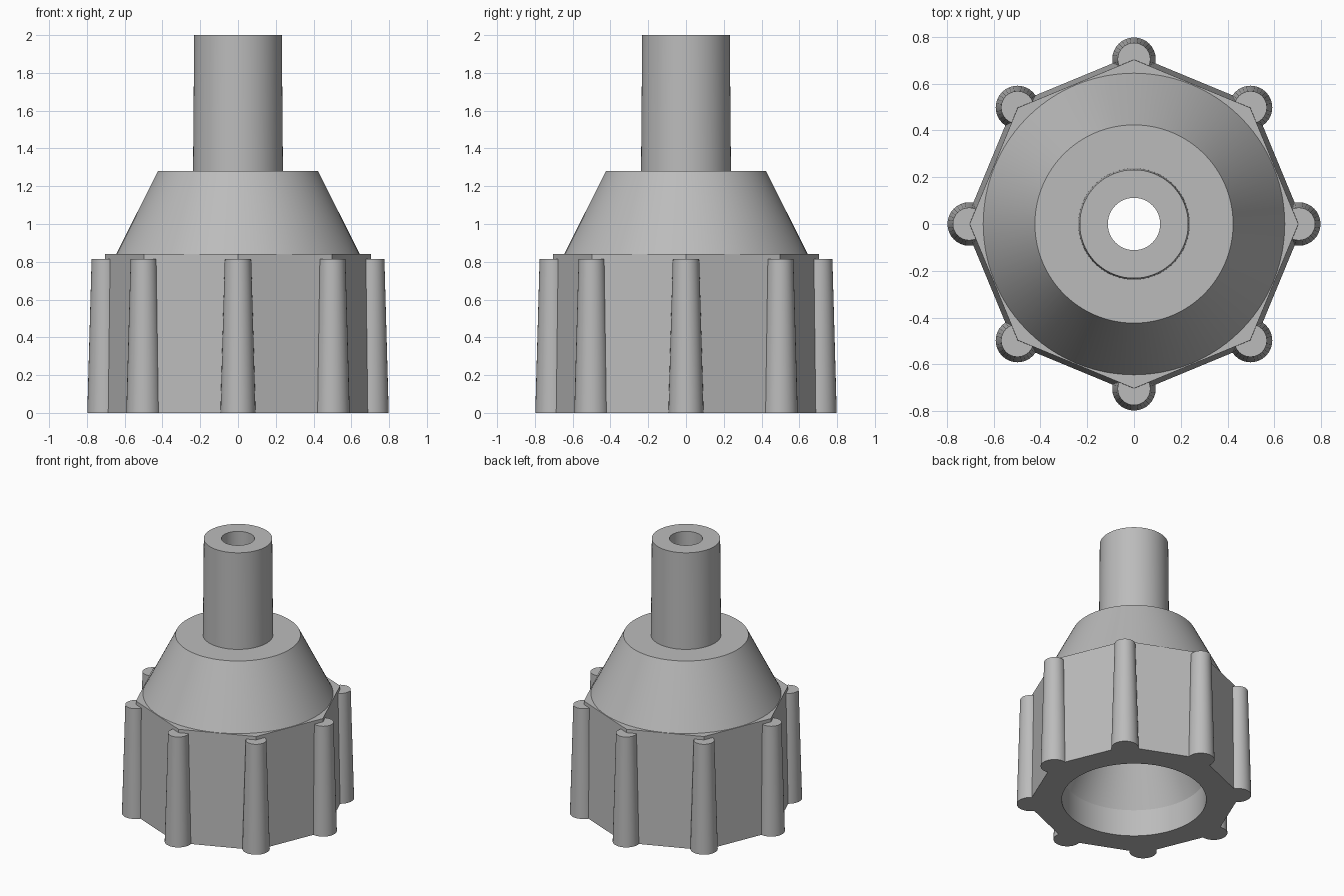
import bpy, bmesh, math
from mathutils import Matrix

cube = bpy.data.objects.get("Cube")
if cube:
    bpy.data.objects.remove(cube, do_unlink=True)

# Single plain grey material
GREY = (0.5, 0.5, 0.5, 1.0)
grey = bpy.data.materials.new("plain grey")
grey.use_nodes = True
grey.diffuse_color = GREY
grey.node_tree.nodes["Principled BSDF"].inputs["Base Color"].default_value = GREY


def ring(bm, radius, z, sides):
    """Closed loop of vertices and its edges."""
    step = 2 * math.pi / sides
    verts = [bm.verts.new((radius * math.cos(i * step), radius * math.sin(i * step), z))
             for i in range(sides)]
    edges = [bm.edges.new((verts[i - 1], verts[i])) for i in range(sides)]
    return verts, edges


def skin(bm, rings):
    """Walls between successive rings."""
    for (a, _), (b, _) in zip(rings, rings[1:]):
        for i in range(len(a)):
            bm.faces.new((a[i - 1], a[i], b[i], b[i - 1]))


def finish(bm, name):
    bmesh.ops.recalc_face_normals(bm, faces=bm.faces)
    mesh = bpy.data.meshes.new(name)
    bm.to_mesh(mesh)
    bm.free()
    mesh.materials.append(grey)
    obj = bpy.data.objects.new(name, mesh)
    bpy.context.collection.objects.link(obj)
    bpy.ops.object.select_all(action="DESELECT")
    obj.select_set(True)
    bpy.context.view_layer.objects.active = obj
    bpy.ops.object.shade_smooth_by_angle(angle=math.radians(20))
    return obj


# Hollow cap: round bore, through hole, stem and shoulder in one lathed profile
bm = bmesh.new()
profile = [(0.49, 0), (0.49, 0.2), (0.112, 1.0), (0.112, 2.0),
           (0.232, 2.0), (0.238, 1.28), (0.424, 1.28), (0.645, 0.84)]
lathe = [ring(bm, r, z, 96) for r, z in profile]
skin(bm, lathe)

# Slightly tapered eight-sided skirt, closed to the lathe at top and bottom
skirt = [ring(bm, 0.725, 0, 8), ring(bm, 0.703, 0.84, 8)]
skin(bm, skirt)
for outer, inner in ((skirt[0], lathe[0]), (skirt[1], lathe[-1])):
    bmesh.ops.triangle_fill(bm, use_beauty=True, edges=outer[1] + inner[1])
finish(bm, "cap_body")

# Tapered grip ribs on the skirt corners
RIB_HEIGHT = 0.815
bm = bmesh.new()
for i in range(8):
    place = (Matrix.Rotation(i * math.pi / 4, 4, "Z")
             @ Matrix.Translation((0.705, 0, RIB_HEIGHT / 2)))
    bmesh.ops.create_cone(bm, cap_ends=True, segments=32, radius1=0.093,
                          radius2=0.07, depth=RIB_HEIGHT, matrix=place)
finish(bm, "grip_ribs")
